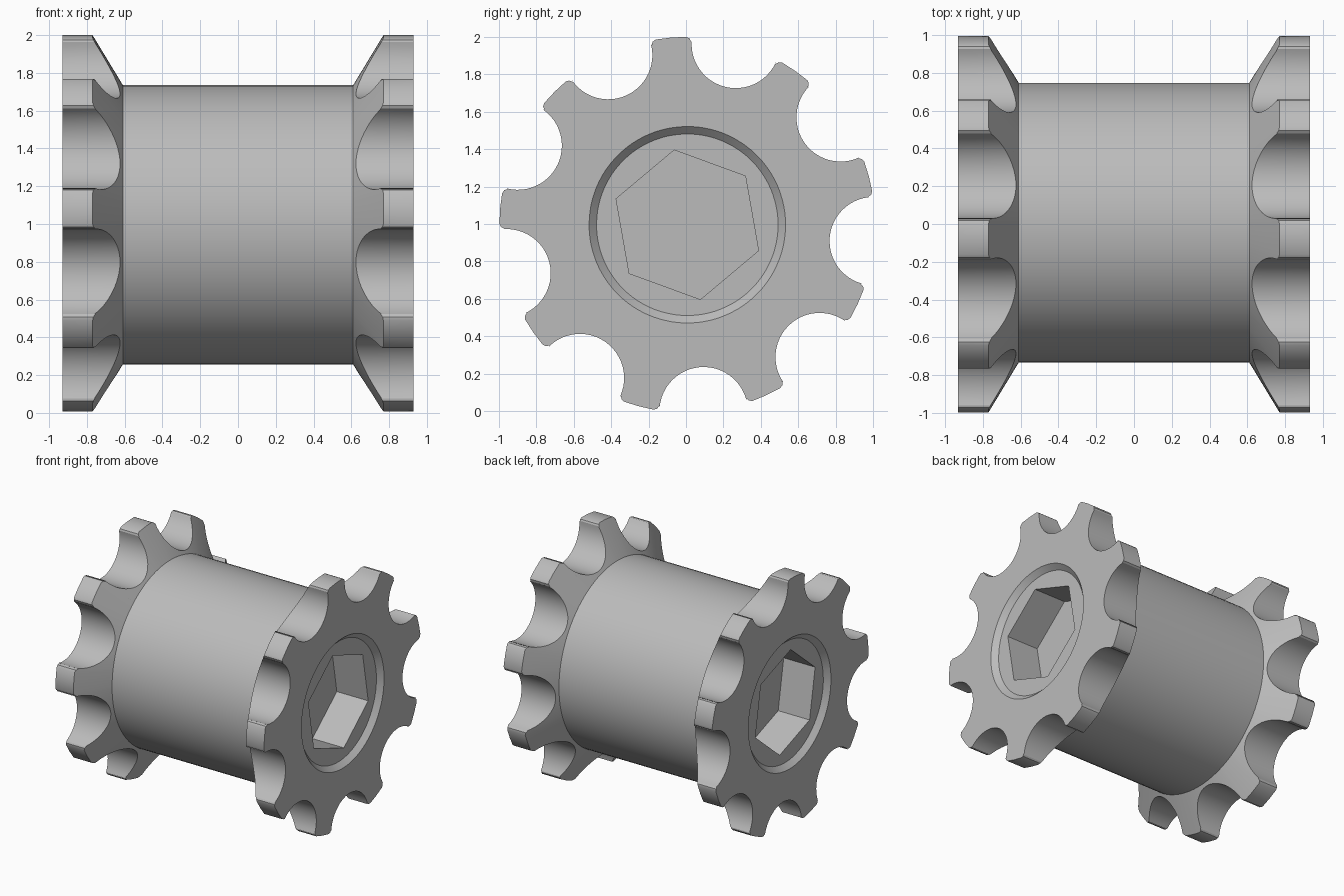
import bpy, bmesh
from math import cos, sin, pi, radians, hypot, atan2

cube = bpy.data.objects.get("Cube")
if cube:
    bpy.data.objects.remove(cube, do_unlink=True)

AXIS = (0, 0.007, 0.996)         # centre of the drum
TEETH, FIRST_GAP = 9, radians(35)
TIP, GAP_CENTRE, GAP_R = 1.004, 1.0, 0.236
DRUM_R, DRUM_END, CONE_START, FACE = 0.74, 0.61, 0.77, 0.93

grey = bpy.data.materials.new("plain grey")
grey.use_nodes = True
colour = (0.5, 0.5, 0.5, 1)
grey.diffuse_color = colour
grey.node_tree.nodes["Principled BSDF"].inputs["Base Color"].default_value = colour


def finish(bm, name):
    bmesh.ops.recalc_face_normals(bm, faces=bm.faces)
    mesh = bpy.data.meshes.new(name)
    bm.to_mesh(mesh)
    bm.free()
    obj = bpy.data.objects.new(name, mesh)
    obj.location = AXIS
    mesh.materials.append(grey)
    bpy.context.collection.objects.link(obj)
    bpy.ops.object.select_all(action='DESELECT')
    obj.select_set(True)
    bpy.context.view_layer.objects.active = obj
    bpy.ops.object.shade_smooth_by_angle(angle=radians(30))


def tooth_outline():
    """Polar outline (radius, angle): round gaps and teeth with soft corners."""
    gap = []
    for i in range(-12, 13):
        a = radians(80) * i / 12
        r, t = GAP_CENTRE - GAP_R * cos(a), GAP_R * sin(a)
        gap.append((hypot(r, t), atan2(t, r)))
    edge = gap[-1][1]
    corner = [(TIP - 0.025, edge + 0.003), (TIP - 0.008, edge + 0.012),
              (TIP, edge + 0.03)]
    pitch = 2 * pi / TEETH
    side = corner + [(TIP, pitch / 2)]
    far = [(r, pitch - a) for r, a in reversed(corner)]
    return [(r, a + FIRST_GAP + k * pitch)
            for k in range(TEETH) for r, a in gap + side + far]


def ring(bm, points):
    return [bm.verts.new((x, r * cos(a), r * sin(a))) for x, r, a in points]


def bridge(bm, a, b):
    n = len(a)
    for i in range(n):
        j = (i + 1) % n
        bm.faces.new((a[i], a[j], b[j], b[i]))


def fill_between(bm, *loops):
    edges = []
    for loop in loops:
        for i, v in enumerate(loop):
            w = loop[(i + 1) % len(loop)]
            edges.append(bm.edges.get((v, w)) or bm.edges.new((v, w)))
    bmesh.ops.triangle_fill(bm, edges=edges, use_beauty=True)


def sprocket(name, side):
    bm = bmesh.new()
    outline = tooth_outline()
    slope = (CONE_START - DRUM_END) / (TIP - DRUM_R)

    def circle(x, r):
        return ring(bm, [(side * x, r, a) for _, a in outline])

    def hexagon(x):
        return ring(bm, [(side * x, 0.405, radians(40 + 60 * k)) for k in range(6)])

    # conical back, toothed rim, end face, chamfered recess
    loops = [circle(DRUM_END, DRUM_R),
             ring(bm, [(side * (DRUM_END + (r - DRUM_R) * slope), r, a) for r, a in outline]),
             ring(bm, [(side * FACE, r, a) for r, a in outline]),
             circle(FACE, 0.525),
             circle(FACE - 0.04, 0.485)]
    for a, b in zip(loops, loops[1:]):
        bridge(bm, a, b)
    # hexagonal socket
    mouth, base = hexagon(FACE - 0.04), hexagon(DRUM_END)
    bridge(bm, mouth, base)
    fill_between(bm, loops[-1], mouth)
    fill_between(bm, loops[0], base)
    finish(bm, name)


# drum, whose ends close the sockets
bm = bmesh.new()
ends = [ring(bm, [(x, DRUM_R, 2 * pi * i / 96) for i in range(96)])
        for x in (-DRUM_END, DRUM_END)]
bridge(bm, *ends)
for end in ends:
    bm.faces.new(end)
finish(bm, "drum")

sprocket("left_sprocket", 1)
sprocket("right_sprocket", -1)
